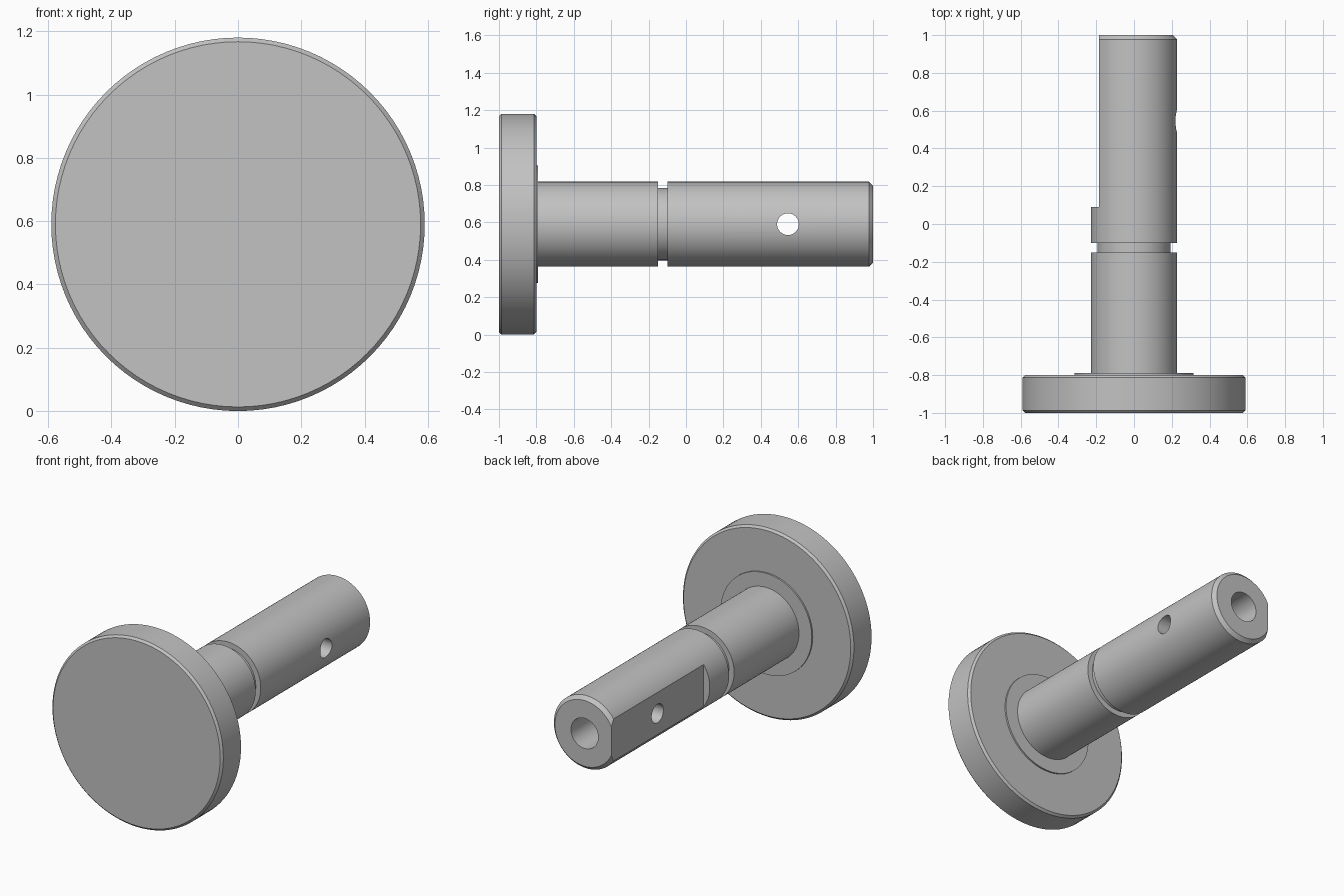
import bpy, bmesh, math
from mathutils import Matrix, Vector

cube = bpy.data.objects.get("Cube")
if cube:
    bpy.data.objects.remove(cube)

AXIS_Z = 0.59
SEGMENTS = 96

steel = bpy.data.materials.new("grey_steel")
steel.use_nodes = True
GREY = (0.54, 0.54, 0.54, 1)
steel.diffuse_color = GREY
steel.node_tree.nodes["Principled BSDF"].inputs["Base Color"].default_value = GREY


def add_object(name, bm):
    bmesh.ops.recalc_face_normals(bm, faces=bm.faces)
    mesh = bpy.data.meshes.new(name)
    bm.to_mesh(mesh)
    bm.free()
    mesh.materials.append(steel)
    obj = bpy.data.objects.new(name, mesh)
    bpy.context.collection.objects.link(obj)
    return obj


def lathe(name, profile):
    """Turn (radius, y) points, starting and ending on the axis, into a solid."""
    bm = bmesh.new()
    verts = [bm.verts.new((r, y, AXIS_Z)) for r, y in profile]
    edges = [bm.edges.new(pair) for pair in zip(verts, verts[1:])]
    bmesh.ops.spin(bm, geom=verts + edges, cent=(0, 0, AXIS_Z), axis=(0, 1, 0),
                   angle=math.tau, steps=SEGMENTS, use_duplicate=False)
    bmesh.ops.remove_doubles(bm, verts=bm.verts, dist=0.0001)
    # Merge each end fan into one flat face
    bmesh.ops.dissolve_limit(bm, angle_limit=0.001, verts=bm.verts, edges=bm.edges)
    return add_object(name, bm)


def select_only(obj):
    bpy.ops.object.select_all(action="DESELECT")
    obj.select_set(True)
    bpy.context.view_layer.objects.active = obj


def cut(obj, cutter):
    select_only(obj)
    mod = obj.modifiers.new("cut", "BOOLEAN")
    mod.operation = "DIFFERENCE"
    mod.solver = "EXACT"
    mod.object = cutter
    bpy.ops.object.modifier_apply(modifier=mod.name)
    bpy.data.objects.remove(cutter)


# Flanged head with chamfered rims and a thin raised collar
head = lathe("head", [(0, -1), (0.577, -1), (0.59, -0.987), (0.59, -0.813),
                      (0.577, -0.8), (0.315, -0.8), (0.315, -0.79), (0, -0.79)])

# Shaft with a ring groove, chamfered tip and blind bore in its end
R = 0.227
shaft = lathe("shaft", [(0, -0.8), (R, -0.8), (R, -0.15), (0.193, -0.15),
                        (0.193, -0.1), (R, -0.1), (R, 0.978), (R - 0.022, 1),
                        (0.094, 1), (0.094, 0.65), (0, 0.65)])

# Flat along one side of the shaft
bm = bmesh.new()
bmesh.ops.create_cube(bm, size=1, matrix=Matrix.Translation((-0.685, 0.59, AXIS_Z)))
cut(shaft, add_object("flat_cutter", bm))

# Cross hole through the shaft
bm = bmesh.new()
bmesh.ops.create_cone(bm, cap_ends=True, segments=48, radius1=0.058, radius2=0.058, depth=1,
                      matrix=Matrix.Translation((0, 0.545, AXIS_Z))
                      @ Matrix.Rotation(math.pi / 2, 4, "Y"))
cut(shaft, add_object("cross_hole_cutter", bm))

for part in (head, shaft):
    select_only(part)
    bpy.ops.object.shade_smooth_by_angle(angle=math.radians(30))
